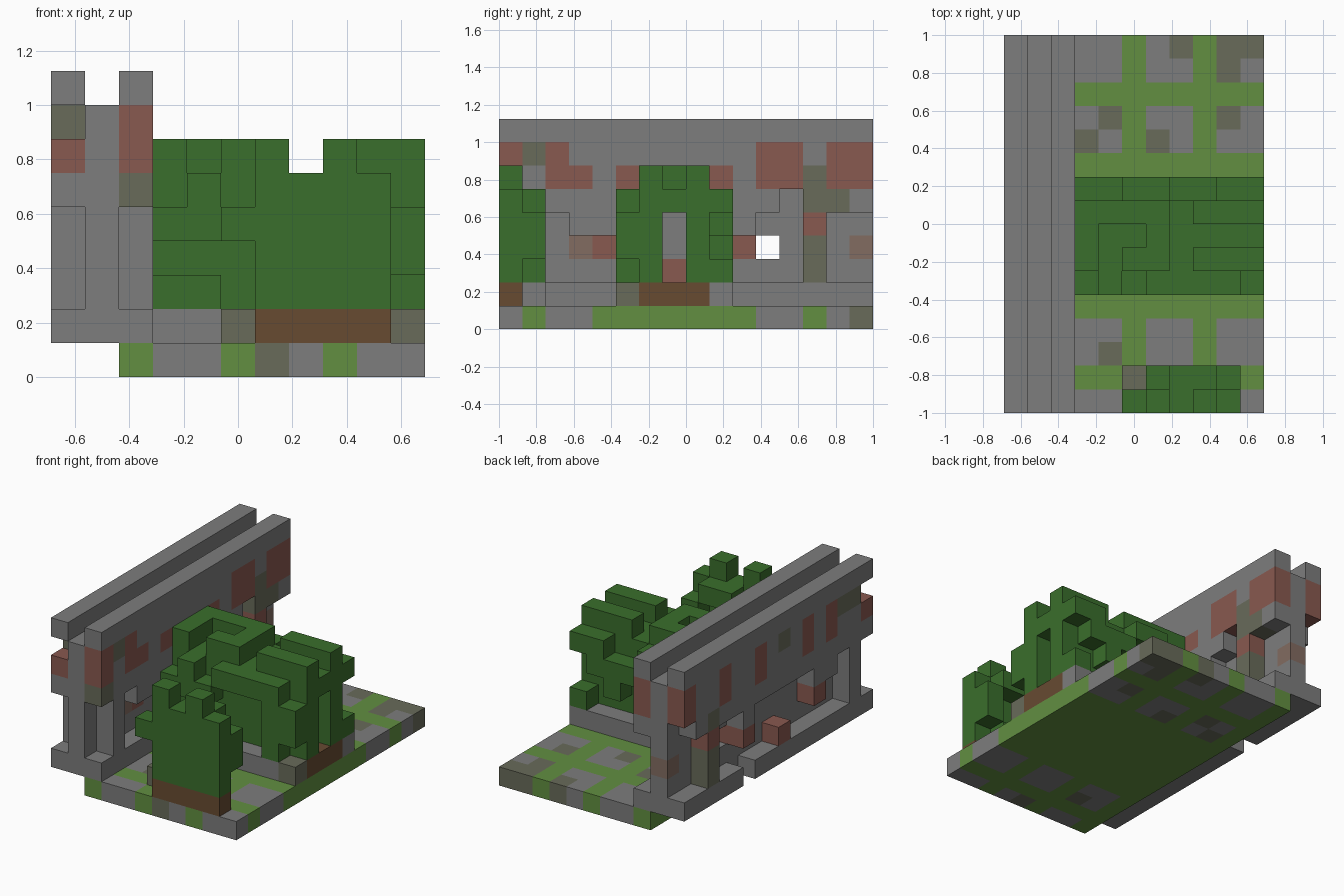
import bpy, bmesh
from mathutils import Vector

default_cube = bpy.data.objects.get("Cube")
if default_cube:
    bpy.data.objects.remove(default_cube)

UNIT = 0.125
ORIGIN = Vector((-0.6875, -1, 0))
PALETTE = {
    "stone": (0.205, 0.205, 0.205),
    "mossy_stone": (0.14, 0.147, 0.102),
    "brick": (0.25, 0.1, 0.08),
    "faded_brick": (0.225, 0.15, 0.12),
    "grass": (0.122, 0.275, 0.053),
    "leaf": (0.042, 0.156, 0.025),
    "soil": (0.136, 0.07, 0.031),
}
names = list(PALETTE)
materials = []
for name, rgb in PALETTE.items():
    material = bpy.data.materials.new(name)
    material.use_nodes = True
    material.diffuse_color = (*rgb, 1)
    shader = material.node_tree.nodes["Principled BSDF"]
    shader.inputs["Base Color"].default_value = (*rgb, 1)
    shader.inputs["Roughness"].default_value = 1
    materials.append(material)


def cells(xs, ys, zs):
    """All grid cells in the given inclusive spans (a single number is one cell)."""
    span = lambda s: range(s, s + 1) if isinstance(s, int) else range(s[0], s[1] + 1)
    return [(x, y, z) for x in span(xs) for y in span(ys) for z in span(zs)]


def fill(part, colour, xs, ys, zs):
    for cell in cells(xs, ys, zs):
        part[cell] = colour


def carve(part, xs, ys, zs):
    for cell in cells(xs, ys, zs):
        part.pop(cell, None)


def paint(part, colour, xs, ys, zs):
    for cell in cells(xs, ys, zs):
        if cell in part:
            part[cell] = colour


ALL_Y = (0, 15)
WALL_X = (0, 2)

# Paved ground with grass joints
ground = {}
fill(ground, "grass", (2, 10), ALL_Y, 0)
for xs in ((3, 4), (6, 7), (9, 10)):
    for ys in (0, (2, 3), (11, 12), (14, 15)):
        fill(ground, "stone", xs, ys, 0)
for x, y in ((7, 15), (9, 15), (10, 15), (9, 14), (4, 12), (3, 11),
             (6, 11), (9, 12), (4, 2), (6, 0)):
    fill(ground, "mossy_stone", x, y, 0)

# Wall: base, solid core, two faces and twin rails
wall = {}
fill(wall, "stone", WALL_X, ALL_Y, 1)
carve(wall, 0, 10, 1)
fill(wall, "stone", 1, ALL_Y, (2, 7))
fill(wall, "stone", WALL_X, ALL_Y, (5, 7))
carve(wall, 0, 0, 7)
carve(wall, 0, 15, 5)
carve(wall, 2, 12, 5)
carve(wall, 1, 11, 3)
for side in WALL_X:
    fill(wall, "stone", side, ALL_Y, 8)
    fill(wall, "stone", side, 1, (2, 4))
    fill(wall, "mossy_stone", side, 13, (2, 4))
    fill(wall, "brick", side, 13, 4)
    fill(wall, "stone", side, (3, 4), 4)
    fill(wall, "stone", side, 10, 4)
fill(wall, "brick", 0, 7, 2)
for y in (4, 10):
    fill(wall, "brick", (0, 1), y, 3)
paint(wall, "brick", 1, 7, 2)
for y in (3, 15):
    paint(wall, "faded_brick", 1, y, 3)

# Brick and moss patches on the courtyard face
for ys, zs in ((0, (6, 7)), (2, (6, 7)), (3, 6), (5, 6), (9, 6),
               ((11, 12), (6, 7)), ((14, 15), (6, 7))):
    paint(wall, "brick", 2, ys, zs)
for ys, zs in ((0, 5), (1, 7), (13, (5, 6)), (14, 5)):
    paint(wall, "mossy_stone", 2, ys, zs)

# Brick and moss patches on the outer face
for ys, zs in ((0, 6), (1, 7), (3, (6, 7)), (5, (6, 7)), (9, (6, 7)),
               (12, (6, 7)), (15, (6, 7))):
    paint(wall, "brick", 0, ys, zs)
for ys, zs in ((2, 7), (7, 7), (13, 5)):
    paint(wall, "mossy_stone", 0, ys, zs)
fill(wall, "mossy_stone", 0, 1, 7)

# Planters
planter = {}
fill(planter, "stone", (3, 10), (5, 9), 1)
fill(planter, "soil", (4, 10), (6, 8), 1)
paint(planter, "mossy_stone", 10, 5, 1)
front_planter = {}
fill(front_planter, "stone", (5, 8), 1, 1)
paint(front_planter, "mossy_stone", 5, 1, 1)
fill(front_planter, "soil", (6, 9), 0, 1)

# Large hedge with a tunnel and a notched crown
hedge = {}
LONG = (3, 10)
fill(hedge, "leaf", LONG, (6, 8), (2, 5))
carve(hedge, LONG, 7, (2, 4))
fill(hedge, "leaf", (3, 6), (6, 8), 6)
carve(hedge, (4, 5), 7, 6)
carve(hedge, 4, 6, 6)
for row in (6, 8):
    fill(hedge, "leaf", (8, 10), row, 6)
# Leaves sticking out at the front
for xs, zs in (((3, 5), 4), (4, 5), ((3, 4), 2), ((6, 9), 5), (9, (2, 4)), (10, (3, 4))):
    fill(hedge, "leaf", xs, 5, zs)
# Leaves sticking out at the back
for xs, zs in (((3, 4), 4), ((5, 6), 5), ((7, 8), 4), (9, (4, 5)), (10, 5), (10, 2),
               ((4, 5), (2, 3)), (8, 3)):
    fill(hedge, "leaf", xs, 9, zs)

# Small hedge at the front
front_hedge = {}
fill(front_hedge, "leaf", (6, 9), 0, (2, 5))
for x in (6, 8):
    fill(front_hedge, "leaf", x, 0, 6)
fill(front_hedge, "leaf", 5, 0, 4)
for xs, zs in ((9, (3, 4)), ((7, 8), 5), (6, (2, 4)), (8, 2)):
    fill(front_hedge, "leaf", xs, 1, zs)

parts = {"paved_ground": ground, "ruined_wall": wall, "large_planter": planter,
         "front_planter": front_planter, "large_hedge": hedge, "front_hedge": front_hedge}
occupied = set().union(*parts.values())


def build(name, part):
    """Skin a part with the outer faces of its blocks."""
    bm = bmesh.new()
    for cell, colour in part.items():
        for axis in range(3):
            for side in (0, 1):
                neighbour = list(cell)
                neighbour[axis] += 2 * side - 1
                if tuple(neighbour) in occupied:
                    continue
                corners = []
                for a, b in ((0, 0), (1, 0), (1, 1), (0, 1)):
                    corner = Vector(cell)
                    corner[axis] += side
                    corner[(axis + 1) % 3] += a
                    corner[(axis + 2) % 3] += b
                    corners.append(bm.verts.new(ORIGIN + corner * UNIT))
                face = bm.faces.new(corners if side else corners[::-1])
                face.material_index = names.index(colour)
    bmesh.ops.remove_doubles(bm, verts=bm.verts, dist=UNIT / 100)
    mesh = bpy.data.meshes.new(name)
    for material in materials:
        mesh.materials.append(material)
    bm.to_mesh(mesh)
    bm.free()
    bpy.context.scene.collection.objects.link(bpy.data.objects.new(name, mesh))


for part_name, part_cells in parts.items():
    build(part_name, part_cells)
